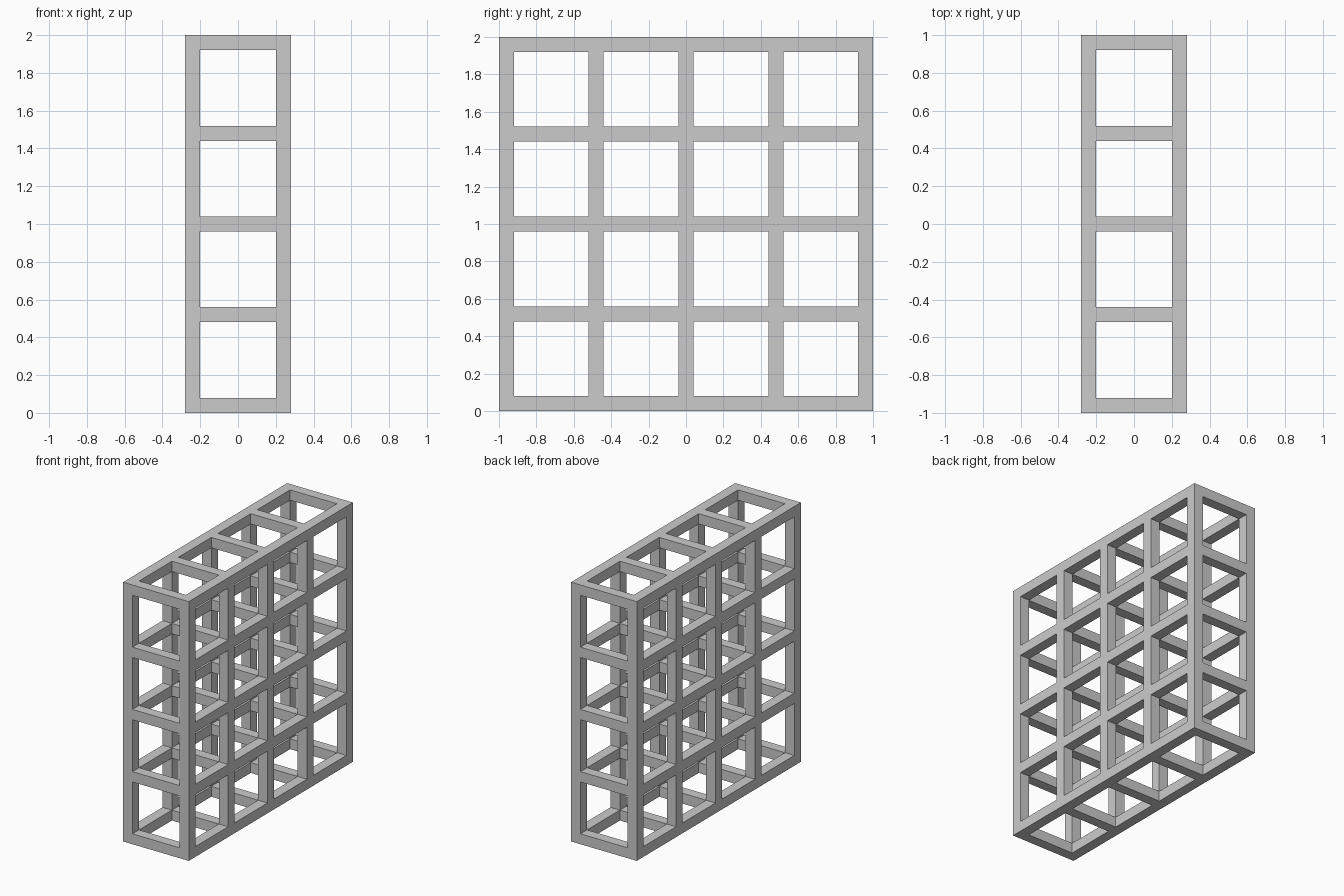
import bpy
import bmesh
from itertools import product

if "Cube" in bpy.data.objects:
    bpy.data.objects.remove(bpy.data.objects["Cube"])

BAR = 0.08      # bar thickness
PITCH = 0.48    # spacing between bar centres
CELLS = (1, 4, 4)


def edges_along(cells, start):
    # Alternating bar / gap boundaries along one axis
    out = []
    for i in range(cells + 1):
        out += [start + i * PITCH, start + i * PITCH + BAR]
    return out


coords = [edges_along(CELLS[0], -0.28),
          edges_along(CELLS[1], -1.0),
          edges_along(CELLS[2], 0.0)]
counts = [len(c) - 1 for c in coords]


def solid(block):
    # Even slots are bars; a joint or bar segment lies in a bar slot on two or more axes
    if any(i < 0 or i >= n for i, n in zip(block, counts)):
        return False
    return sum(i % 2 == 0 for i in block) >= 2


# Open lattice frame: one continuous shell, with only the outside faces of bars and joints
bm = bmesh.new()
verts = {}


def vert(key):
    if key not in verts:
        verts[key] = bm.verts.new([coords[a][key[a]] for a in range(3)])
    return verts[key]


for block in product(*(range(n) for n in counts)):
    if not solid(block):
        continue
    for axis, side in product(range(3), (0, 1)):
        neighbour = list(block)
        neighbour[axis] += 1 if side else -1
        if solid(neighbour):
            continue
        u, v = (axis + 1) % 3, (axis + 2) % 3
        loop = []
        for du, dv in ((0, 0), (1, 0), (1, 1), (0, 1)):
            key = list(block)
            key[axis] += side
            key[u] += du
            key[v] += dv
            loop.append(vert(tuple(key)))
        bm.faces.new(loop if side else loop[::-1])

mesh = bpy.data.meshes.new("lattice_frame")
bm.to_mesh(mesh)
bm.free()
frame = bpy.data.objects.new("lattice_frame", mesh)
bpy.context.collection.objects.link(frame)
